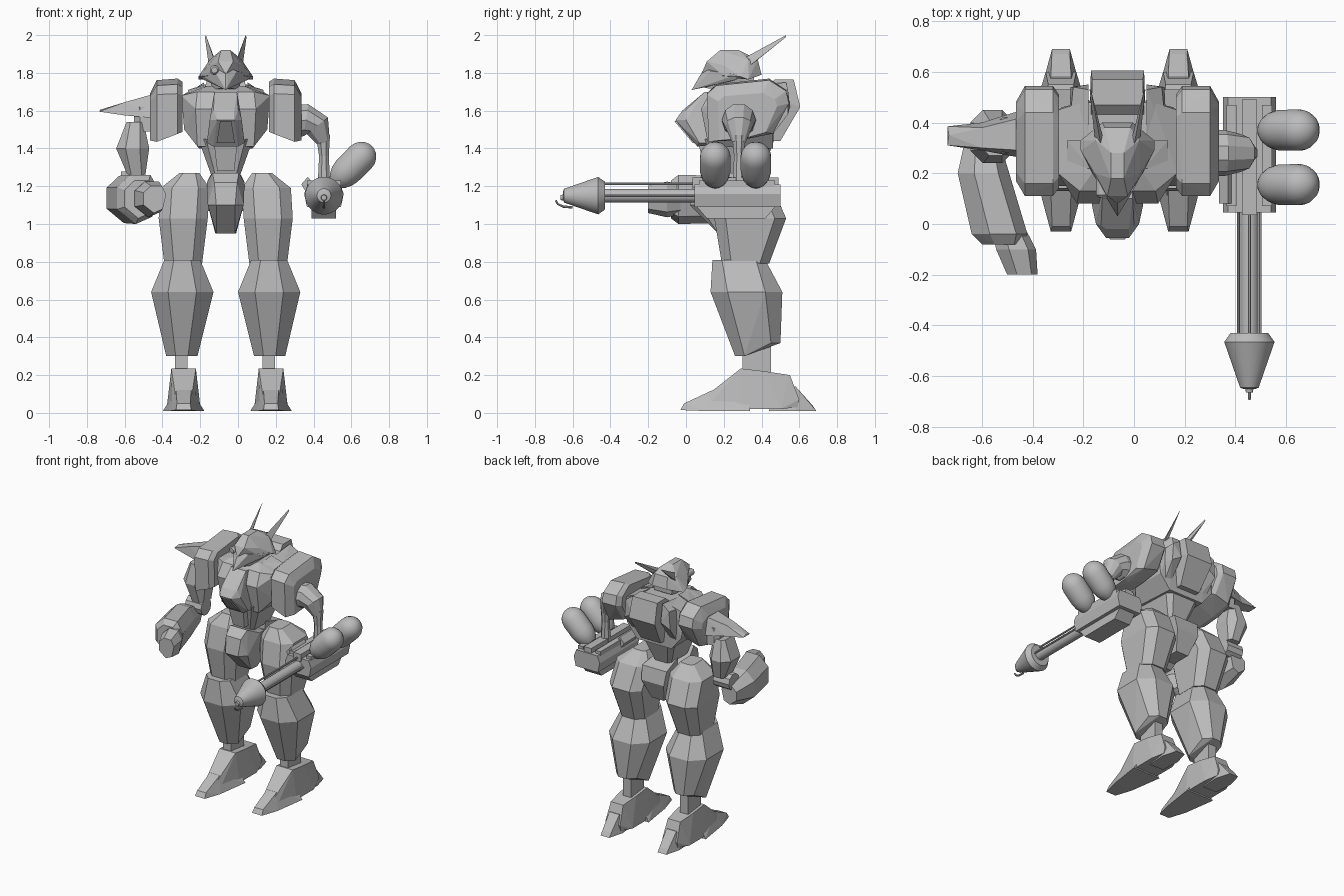
import bpy, bmesh, math
from mathutils import Vector

CX = -0.065  # symmetry plane of the body
grey = bpy.data.materials.new("grey_metal")
grey.diffuse_color = (0.5, 0.5, 0.5, 1)


def finish(name, bm, smooth=False, mirror=False):
    bmesh.ops.recalc_face_normals(bm, faces=bm.faces)
    me = bpy.data.meshes.new(name)
    bm.to_mesh(me)
    me.materials.append(grey)
    if smooth:
        me.polygons.foreach_set("use_smooth", [True] * len(me.polygons))
        me.set_sharp_from_angle(angle=math.radians(35))
    bpy.context.collection.objects.link(bpy.data.objects.new(name, me))
    if mirror:
        for v in bm.verts:
            v.co.x = 2 * CX - v.co.x
        finish(name + "_mirrored", bm)
    else:
        bm.free()


def hull(name, pts, sym=None, mirror=False):
    """Faceted convex block; sym = x of a local mirror plane (points are then offsets from it)."""
    if sym is not None:
        pts = [(sym + s * x, y, z) for x, y, z in pts for s in (-1, 1)]
    bm = bmesh.new()
    for p in pts:
        bm.verts.new(p)
    bmesh.ops.remove_doubles(bm, verts=bm.verts, dist=0.0005)
    r = bmesh.ops.convex_hull(bm, input=bm.verts)
    junk = {v for v in r["geom_interior"] + r["geom_unused"] if isinstance(v, bmesh.types.BMVert)}
    bmesh.ops.delete(bm, geom=list(junk), context='VERTS')
    bmesh.ops.dissolve_limit(bm, angle_limit=0.03, verts=bm.verts, edges=bm.edges)
    finish(name, bm, mirror=mirror)


def ring(z, x0, x1, y0, y1, c=0.0, slope=0.0):
    """Chamfered rectangle at height z; slope lifts the back edge."""
    out = []
    for x, sx in ((x0, 1), (x1, -1)):
        for y, sy in ((y0, 1), (y1, -1)):
            zz = z + (slope if sy < 0 else 0)
            out += [(x + sx * c, y, zz), (x, y + sy * c, zz)]
    return out


def box(name, x0, x1, y0, y1, z0, z1, c=0.0, mirror=False):
    hull(name, ring(z0, x0, x1, y0, y1, c) + ring(z1, x0, x1, y0, y1, c), mirror=mirror)


def tube(name, path, n=16, smooth=True):
    """Round sections (x, y, z, radius) along a path."""
    P = [Vector(p[:3]) for p in path]
    d = (P[-1] - P[0]).normalized()
    ref = Vector((0, 0, 1)) if abs(d.y) > 0.8 else Vector((0, 1, 0))
    bm = bmesh.new()
    rings = []
    for i, p in enumerate(P):
        t = (P[min(i + 1, len(P) - 1)] - P[max(i - 1, 0)]).normalized()
        u = ref.cross(t).normalized()
        w = t.cross(u)
        rings.append([bm.verts.new(p + path[i][3] * (u * math.cos(a) + w * math.sin(a)))
                      for a in (2 * math.pi * (k + 0.5) / n for k in range(n))])
    for a, b in zip(rings, rings[1:]):
        for k in range(n):
            bm.faces.new((a[k], a[(k + 1) % n], b[(k + 1) % n], b[k]))
    bm.faces.new(rings[0])
    bm.faces.new(rings[-1])
    finish(name, bm, smooth)


# Legs
hull("thigh", ring(1.27, 0.075, 0.18, 0.23, 0.37, 0.02) + ring(1.19, 0.02, 0.28, 0.18, 0.46, 0.06)
     + ring(1.03, 0.03, 0.29, 0.15, 0.53, 0.06) + ring(0.79, 0.06, 0.26, 0.19, 0.44, 0.05), mirror=True)
hull("shin", ring(0.81, 0.07, 0.26, 0.14, 0.42, 0.05) + ring(0.64, 0.0, 0.33, 0.13, 0.51, 0.09)
     + ring(0.30, 0.085, 0.25, 0.26, 0.50, 0.05, 0.07), mirror=True)
for fx, s in ((0.175, "right"), (-0.288, "left")):
    box(s + "_ankle", fx - .045, fx + .02, 0.30, 0.45, 0.17, 0.36)
    hull(s + "_foot", [(.065, .29, .235), (.065, .42, .22), (.05, .55, .20), (.03, .17, .14), (.06, .60, .07),
                       (.09, .30, .02), (.09, .50, .02), (.06, .10, .02), (.04, .08, .07), (.06, .59, .03)], sym=fx)
    hull(s + "_toe", [(.04, -.03, .015), (.035, -.01, .05), (.04, .14, .12), (.11, .34, .01), (.075, .10, .01),
                      (.05, .33, .10)], sym=fx)
    hull(s + "_heel", [(.035, .69, .01), (.03, .67, .04), (.04, .58, .14), (.065, .58, .01), (.055, .44, .01),
                       (.04, .46, .12)], sym=fx)

# Pelvis and waist
hull("pelvis_front", [(.06, .04, 1.22), (.095, .07, 1.10), (.05, .17, .95), (.07, .10, 1.27), (.10, .20, 1.22),
                      (.055, .24, .95), (.05, .02, 1.10), (.08, .30, 1.2), (.06, .30, 1.0)], sym=CX)
box("hip_axle", CX - 0.22, CX + 0.22, 0.23, 0.39, 1.07, 1.20, 0.03)
hull("pelvis_back", [(.08, .30, 1.26), (.10, .46, 1.22), (.09, .48, 1.12), (.05, .42, .98), (.05, .28, .98)], sym=CX)
hull("abdomen", ring(1.45, -.145, .145, .10, .46, .04) + ring(1.24, -.07, .07, .16, .38, .02), sym=CX)
hull("abdomen_plate", [(.06, .07, 1.41), (.045, .10, 1.28), (.06, .20, 1.41), (.045, .20, 1.28)], sym=CX)

# Torso
hull("chest", [(.235, .20, 1.68), (.235, .45, 1.68), (.22, .20, 1.50), (.15, .12, 1.41), (.14, .46, 1.40),
               (.16, .08, 1.61), (.15, .13, 1.70), (.14, .48, 1.73), (.10, .2, 1.73), (.22, .46, 1.50)], sym=CX)
hull("chest_centre", [(.06, .10, 1.70), (.065, -.005, 1.60), (.085, 0, 1.55), (.10, .07, 1.43), (.065, .06, 1.41),
                      (.045, -.055, 1.55), (.045, -.02, 1.60), (.06, .25, 1.70), (.10, .25, 1.43)], sym=CX)
hull("chest_vent", [(.03, -.062, 1.545), (.048, .035, 1.43), (.03, 0, 1.545), (.048, .08, 1.43)], sym=CX)
hull("backpack", [(.10, .47, 1.765), (.10, .57, 1.765), (.105, .605, 1.62), (.08, .50, 1.44), (.08, .40, 1.44),
                  (.11, .40, 1.70)], sym=CX)
hull("back_fin", [(.05, .33, 1.73), (.13, .33, 1.69), (.05, .53, 1.75), (.11, .54, 1.71), (.05, .55, 1.62),
                  (.12, .54, 1.58), (.06, .44, 1.45), (.11, .44, 1.45), (.05, .30, 1.62), (.13, .30, 1.62)], mirror=True)
hull("collar", [(.04, .22, 1.73), (.135, .22, 1.69), (.04, .33, 1.74), (.135, .33, 1.71), (.04, .18, 1.66),
                (.135, .18, 1.65), (.135, .33, 1.64)], mirror=True)

# Shoulder pads: side outline (y, z) stepped through the pad's width
side = [(.11, 1.69), (.16, 1.74), (.44, 1.77), (.53, 1.71), (.545, 1.64), (.46, 1.49), (.30, 1.46), (.12, 1.45)]
hull("shoulder_pad", [(x, .32 + (y - .32) * k, 1.60 + (z - 1.60) * (up if z > 1.6 else down))
                      for x, k, up, down in ((.165, .84, .9, .75), (.19, 1, 1, .82), (.30, 1, .95, 1.1),
                                             (.335, .72, .55, 1.05))
                      for y, z in side], mirror=True)

# Head
tube("neck", [(CX, .29, 1.66, .07), (CX, .28, 1.78, .06)], 8, False)
hull("face", [(.02, .10, 1.72), (.07, .20, 1.71), (.09, .22, 1.80), (.07, .36, 1.74), (.05, .13, 1.80),
              (.08, .36, 1.82)], sym=CX)
hull("helmet", [(0, .08, 1.79), (.04, .11, 1.86), (.025, .18, 1.92), (.025, .28, 1.92), (.09, .20, 1.84),
                (.085, .33, 1.87), (.05, .38, 1.87), (.10, .20, 1.785), (.145, .33, 1.765), (.145, .29, 1.78),
                (.06, .40, 1.79)], sym=CX)
hull("visor_beak", [(0, .03, 1.71), (.012, .06, 1.75), (0, .10, 1.83), (.06, .13, 1.81), (.135, .27, 1.79),
                    (.12, .27, 1.765), (.04, .18, 1.74)], sym=CX)
hull("horn", [(.04, .53, 2.0), (.045, .53, 1.99), (-.015, .31, 1.85), (.025, .34, 1.84), (0, .31, 1.88),
              (.01, .38, 1.87)], mirror=True)
tube("scope", [(-.125, .20, 1.815, .025), (-.125, .115, 1.815, .025), (-.125, .105, 1.815, .016)], 12)

# Clawed-shoulder arm (negative x)
mid = [(-.60, y, z) for y, z in ((.29, 1.575), (.40, 1.575), (.38, 1.645), (.30, 1.645))]
hull("shoulder_spike_root", [(-.44, y, z) for y, z in ((.26, 1.56), (.45, 1.56), (.42, 1.69), (.29, 1.69))] + mid)
hull("shoulder_spike_tip", mid + [(-.735, .385, 1.595), (-.735, .31, 1.595), (-.73, .35, 1.605)])
box("shoulder_joint", -.55, -.40, 0.28, 0.42, 1.49, 1.62, 0.03)
hull("upper_arm", ring(1.54, -.59, -.50, .27, .41, .02) + ring(1.40, -.645, -.47, .24, .45, .05)
     + ring(1.26, -.585, -.49, .28, .41, .02))
tube("elbow", [(-.62, .33, 1.22, .06), (-.49, .33, 1.22, .06)], 10, False)
hex_side = [(-1, .5), (-.35, 1), (.6, 1), (1, .4), (.7, -.7), (-.1, -1), (-1, -.4)]
hull("forearm", [(cx + rx * a, y, 1.13 + rz * b) for cx, y, rx, rz in
                 ((-.60, .36, .06, .07), (-.595, .20, .10, .125), (-.53, -.04, .11, .13), (-.52, -.08, .08, .10))
                 for a, b in hex_side])
hull("fist", [(cx + .075 * k * a, y, 1.13 + .09 * k * b) for cx, y, k in
              ((-.49, -.03, .9), (-.465, -.10, 1.05), (-.44, -.20, .8)) for a, b in hex_side])

# Gun arm (positive x)
tube("gun_upper_arm", [(.28, .28, 1.54, .09), (.36, .28, 1.55, .09), (.42, .28, 1.52, .075), (.455, .28, 1.43, .035)],
     10, False)
tube("gun_forearm", [(.45, .28, 1.47, .04), (.455, .28, 1.36, .028), (.455, .28, 1.22, .035)], 8, False)
GX, GZ = .455, 1.15
hull("gun_body", [(GX + dx, y, z) for dx, z in ((-.105, 1.16), (-.085, 1.21), (.085, 1.21), (.105, 1.16),
                                                (.09, 1.09), (-.09, 1.09)) for y in (.045, .50)])
hull("gun_lower_block", [(GX + s * .065, y, z) for s in (-1, 1)
                         for y, z in ((.05, 1.10), (.11, 1.03), (.42, 1.03), (.48, 1.10))])
box("gun_top_ridge", GX - .03, GX + .03, .035, .49, 1.19, 1.245)
for s in (-1, 1):
    x = GX + s * .07
    box("gun_side_rail", x - .02, x + .02, .07, .47, 1.19, 1.23)
    tube("barrel_side_rod", [(GX + s * .043, .06, GZ, .006), (GX + s * .043, -.44, GZ, .006)], 8)
hull("gun_side_block", [(x, y, z) for x, z in ((.335, 1.21), (.37, 1.25), (.40, 1.21), (.36, 1.17)) for y in (.08, .24)])
tube("barrel", [(GX, .08, GZ, .036), (GX, -.45, GZ, .036)], 20)
tube("barrel_top_rod", [(GX, .08, 1.213, .007), (GX, -.46, 1.213, .007)], 8)
tube("gun_cone", [(GX, -.43, GZ, .075), (GX, -.465, GZ, .10), (GX, -.645, GZ, .037), (GX, -.65, GZ, .025)], 24)
tube("nozzle", [(GX, -.64, GZ - .01, .018), (GX, -.665, GZ - .01, .014)], 12)
tube("igniter_hook", [(GX, -.60, 1.088, .007), (GX, -.65, 1.092, .007), (GX, -.678, 1.105, .006),
                      (GX, -.69, 1.125, .006)], 8)

# Fuel tanks, tilted outwards
for y in (.37, .155):
    prof = [(0, .042), (.02, .058), (.05, .073), (.09, .081), (.19, .082)]
    prof += [(.19 + .085 * math.sin(a), .082 * math.cos(a)) for a in (.35, .7, 1.05, 1.35, 1.5)]
    tube("fuel_tank", [(.515 + t * .707, y, 1.218 + t * .707, r) for t, r in prof], 20)
